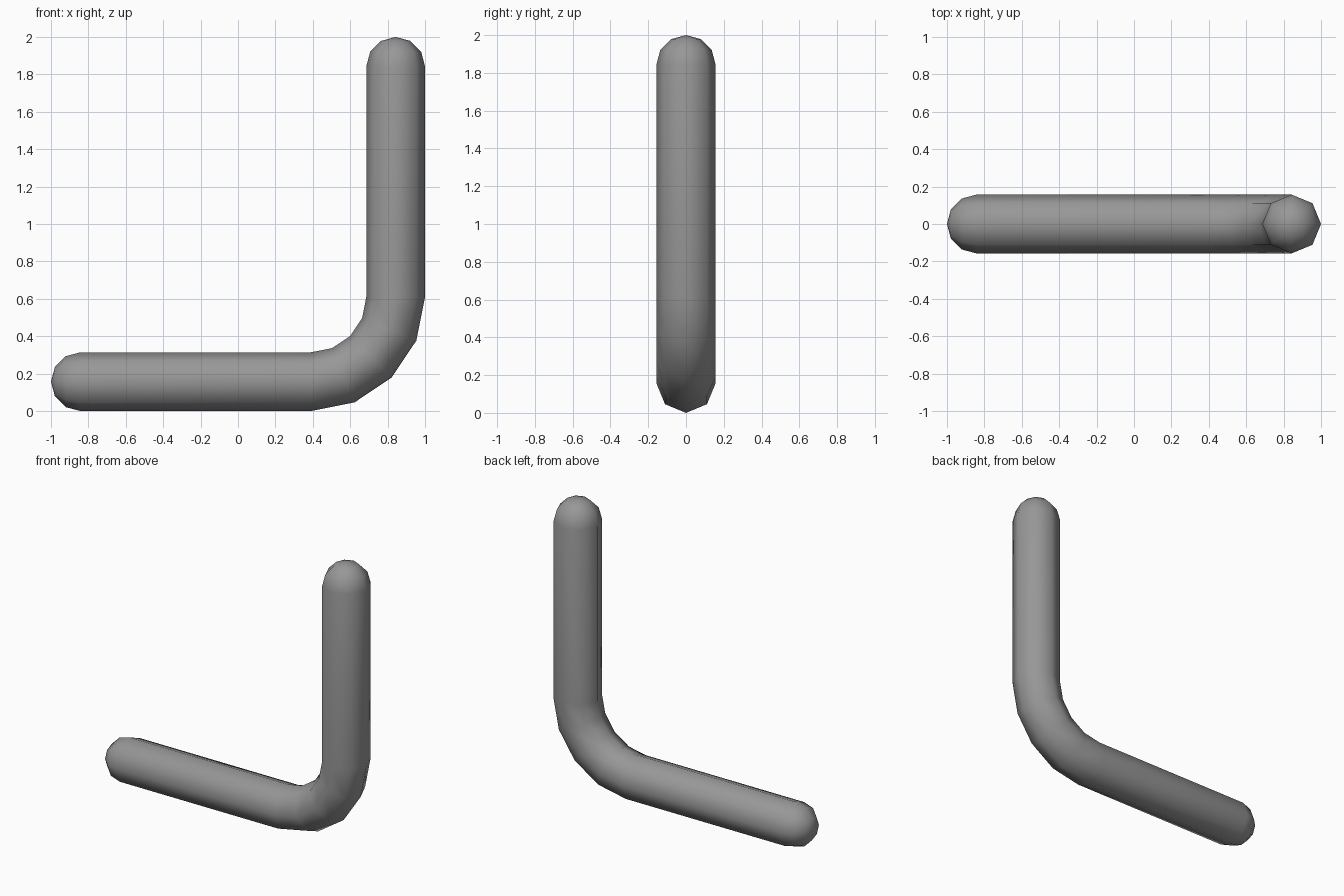
import bpy, bmesh
from math import sin, cos, pi, radians
from mathutils import Vector

if "Cube" in bpy.data.objects:
    bpy.data.objects.remove(bpy.data.objects["Cube"])

R = 0.157          # tube radius
BEND = 0.453       # bend radius on the centre line
SIDES = 8
END = 1 - R        # distance to the cap centres
START = END - BEND # where the bend begins in x

# Stations along the path: (x, z, heading angle, ring radius)
stations = []
for i in range(1, 4):                      # rounded left end
    a = radians(30 * i)
    stations.append((-END - R * cos(a), R, 0, R * sin(a)))
for i in range(5):                         # quarter bend
    a = radians(22.5 * i)
    stations.append((START + BEND * sin(a), R + BEND * (1 - cos(a)), a, R))
for i in range(3, 0, -1):                  # rounded top end
    a = radians(30 * i)
    stations.append((END, 2 - R + R * cos(a), pi / 2, R * sin(a)))

bm = bmesh.new()
rings = []
for x, z, h, r in stations:
    normal = Vector((-sin(h), 0, cos(h)))
    ring = []
    for k in range(SIDES):
        a = 2 * pi * k / SIDES
        ring.append(bm.verts.new(Vector((x, 0, z)) + normal * r * cos(a) + Vector((0, r * sin(a), 0))))
    rings.append(ring)

# Tube walls
for p, q in zip(rings, rings[1:]):
    for k in range(SIDES):
        n = (k + 1) % SIDES
        bm.faces.new((p[k], p[n], q[n], q[k]))

# Pole fans closing both ends
for ring, tip in ((rings[0], (-1, 0, R)), (rings[-1], (END, 0, 2))):
    pole = bm.verts.new(tip)
    for k in range(SIDES):
        bm.faces.new((ring[k], ring[(k + 1) % SIDES], pole))

bmesh.ops.recalc_face_normals(bm, faces=bm.faces)
for f in bm.faces:
    f.smooth = True
mesh = bpy.data.meshes.new("bent_tube")
bm.to_mesh(mesh)
bm.free()

# Dark grey finish
grey = bpy.data.materials.new("dark_grey")
grey.diffuse_color = (0.31, 0.31, 0.31, 1)
grey.use_nodes = True
grey.node_tree.nodes["Principled BSDF"].inputs["Base Color"].default_value = grey.diffuse_color
mesh.materials.append(grey)

tube = bpy.data.objects.new("bent_tube", mesh)
bpy.context.collection.objects.link(tube)
